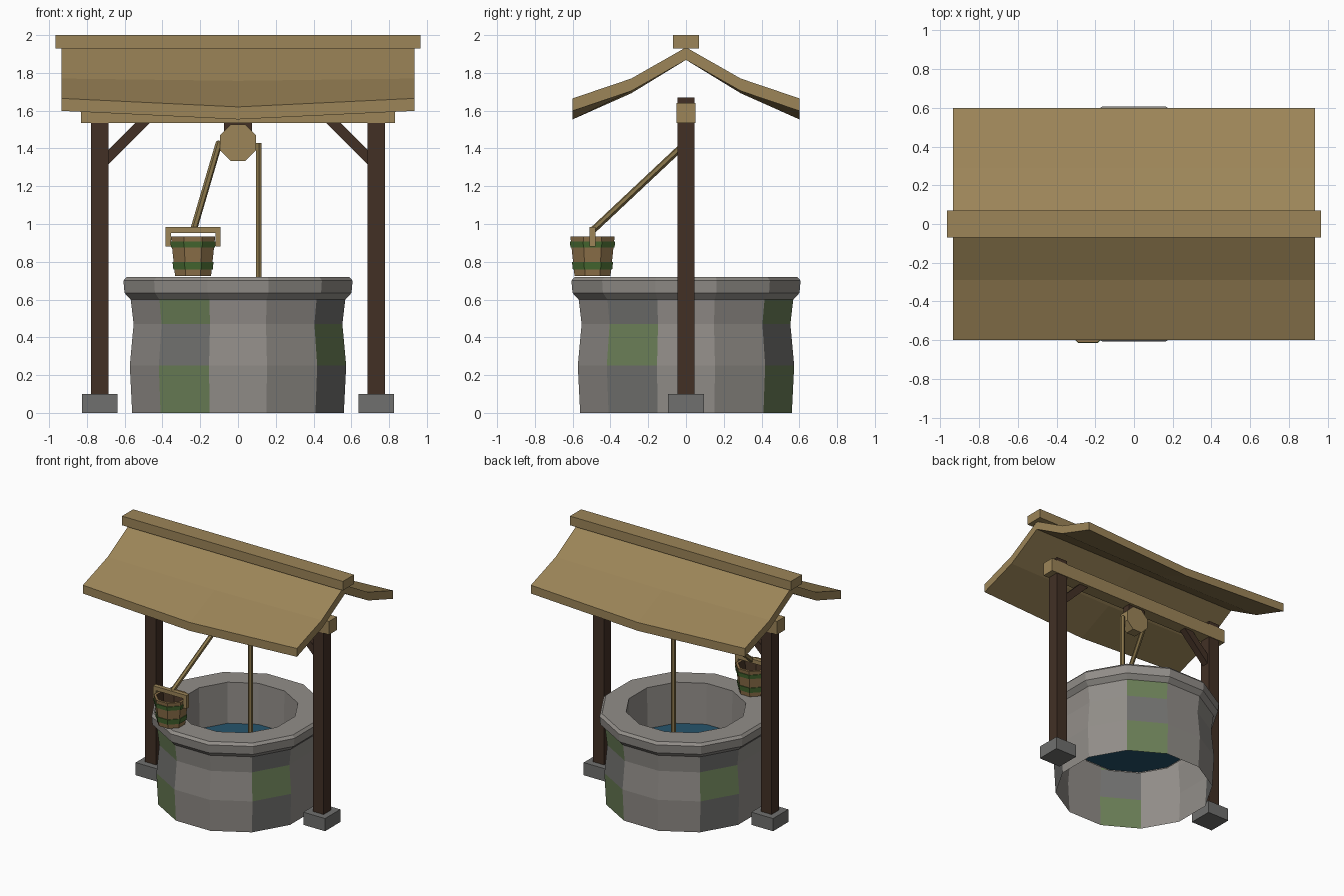
import bpy, bmesh, math
from mathutils import Vector

if "Cube" in bpy.data.objects:
    bpy.data.objects.remove(bpy.data.objects["Cube"])


def mat(name, r, g, b):
    lin = lambda c: ((c / 255 + 0.055) / 1.055) ** 2.4 if c > 10 else c / 255 / 12.92
    m = bpy.data.materials.new(name)
    m.diffuse_color = (lin(r), lin(g), lin(b), 1)
    m.use_nodes = True
    m.node_tree.nodes["Principled BSDF"].inputs["Base Color"].default_value = m.diffuse_color
    return m


STONE = mat("stone", 146, 142, 137)
DARK_STONE = mat("dark stone", 112, 112, 110)
MOSS = mat("mossy stone", 106, 126, 86)
TIMBER = mat("dark timber", 66, 48, 37)
PLANK = mat("tan plank", 156, 133, 88)
ROPE = mat("rope", 140, 120, 76)
BUCKET = mat("bucket wood", 142, 114, 74)
INSIDE = mat("bucket inside", 74, 55, 40)
BAND = mat("green band", 70, 104, 48)
WATER = mat("water", 38, 84, 108)


def loft(name, rings, mats, pick=lambda i, j: 0, caps=(False, False), cap_mats=(0, 0)):
    """Skin closed rings of points; pick(i, j) gives the material of side i, level j."""
    bm = bmesh.new()
    rows = [[bm.verts.new(p) for p in ring] for ring in rings]
    n = len(rows[0])
    for j in range(len(rows) - 1):
        for i in range(n):
            k = (i + 1) % n
            f = bm.faces.new((rows[j][i], rows[j][k], rows[j + 1][k], rows[j + 1][i]))
            f.material_index = pick(i, j)
    if caps[0]:
        bm.faces.new(rows[0][::-1]).material_index = cap_mats[0]
    if caps[1]:
        bm.faces.new(rows[-1]).material_index = cap_mats[1]
    if all(caps):
        bmesh.ops.recalc_face_normals(bm, faces=bm.faces[:])
    me = bpy.data.meshes.new(name)
    bm.to_mesh(me)
    bm.free()
    for m in mats:
        me.materials.append(m)
    ob = bpy.data.objects.new(name, me)
    bpy.context.collection.objects.link(ob)
    return ob


def circle(r, z, n, cx=0, cy=0):
    """Polygon ring with a flat side facing each axis; side i is centred on i * 360/n."""
    return [(cx + r * math.cos((i - 0.5) * math.tau / n),
             cy + r * math.sin((i - 0.5) * math.tau / n), z) for i in range(n)]


def box(name, x, y, z, m):
    rings = [[(x[0], y[0], h), (x[1], y[0], h), (x[1], y[1], h), (x[0], y[1], h)] for h in z]
    return loft(name, rings, [m], caps=(True, True))


def bar(name, a, b, r, n, m):
    """Straight prism of n sides between two points."""
    a, b = Vector(a), Vector(b)
    q = (b - a).to_track_quat('Z', 'Y')
    rings = [[p + q @ Vector(c) for c in circle(r, 0, n)] for p in (a, b)]
    return loft(name, rings, [m], caps=(True, True))


# Well wall: stacked stone courses, with alternating moss and dark blocks in every third column
def stones(i, j):
    if j < 3 and i % 3 == 2:
        return 2 if (i + j) % 2 == 0 else 1
    return 0


wall = [(0.58, 0), (0.593, 0.25), (0.572, 0.47), (0.588, 0.60)]
rim = [(0.588, 0.60), (0.622, 0.635), (0.628, 0.70), (0.61, 0.72), (0.435, 0.72), (0.425, 0.38)]
loft("well_wall", [circle(r, z, 12) for r, z in wall], [STONE, DARK_STONE, MOSS], stones)
loft("well_rim_and_lining", [circle(r, z, 12) for r, z in rim], [STONE])
loft("water", [circle(0.43, z, 12) for z in (0.39, 0.40)], [WATER], caps=(True, True))

# Posts, footings and braces on both sides
for side, s in (("left", -1), ("right", 1)):
    px = 0.732 * s
    box(side + "_footing", (px - 0.095, px + 0.095), (-0.095, 0.095), (0, 0.10), DARK_STONE)
    box(side + "_post", (px - 0.047, px + 0.047), (-0.045, 0.045), (0.03, 1.67), TIMBER)
    bar(side + "_brace", (0.72 * s, 0, 1.32), (0.46 * s, 0, 1.58), 0.039, 4, TIMBER)

# Cross beam and ridge beam
box("cross_beam", (-0.83, 0.83), (-0.05, 0.05), (1.535, 1.64), PLANK)
box("ridge_beam", (-0.965, 0.965), (-0.07, 0.07), (1.928, 2.0), PLANK)

# Roof: bent cross-section that sags at mid length
half = [(0.6, 1.665, 0.045), (0.29, 1.77, 0.012), (0, 1.935, 0)]
profile = half + [(-y, z, s) for y, z, s in half[1::-1]]
sections = []
for x, sag in ((-0.935, 0), (0, 1), (0.935, 0)):
    top = [(x, y, z - s * sag) for y, z, s in profile]
    sections.append(top + [(a, b, c - 0.066) for a, b, c in top[::-1]])
loft("roof", sections, [PLANK], caps=(True, True))

# Pulley with its hanger, and the two runs of rope
bar("pulley_wheel", (0, -0.038, 1.43), (0, 0.038, 1.43), 0.104, 8, PLANK)
box("pulley_hanger", (-0.075, 0.075), (-0.03, 0.03), (1.45, 1.54), TIMBER)
bar("well_rope", (0.11, 0, 0.39), (0.11, 0, 1.43), 0.018, 6, ROPE)
bar("bucket_rope", (-0.10, 0, 1.43), (-0.235, -0.49, 0.97), 0.018, 6, ROPE)

# Bucket resting on the rim, with a hollow inside
BX, BY, Z0, Z1 = -0.238, -0.495, 0.725, 0.935
radius = lambda z: 0.103 + 0.024 * (z - Z0) / (Z1 - Z0)
shell = [(radius(Z0), Z0), (radius(Z1), Z1), (radius(Z1) - 0.02, Z1), (0.088, 0.78)]
loft("bucket", [circle(r, z, 8, BX, BY) for r, z in shell], [BUCKET, INSIDE],
     lambda i, j: int(j == 2), (True, True), (0, 1))
for name, a, b in (("lower_band", 0.76, 0.80), ("upper_band", 0.875, 0.907)):
    ring = [(radius(a) - 0.004, a), (radius(a) + 0.006, a),
            (radius(b) + 0.006, b), (radius(b) - 0.004, b)]
    loft(name, [circle(r, z, 8, BX, BY) for r, z in ring], [BAND])

# Square bucket handle
box("handle_top", (BX - 0.146, BX + 0.146), (BY - 0.017, BY + 0.017), (0.953, 0.985), PLANK)
for side, s in (("left", -1), ("right", 1)):
    xs = sorted((BX + 0.118 * s, BX + 0.146 * s))
    box("handle_" + side, xs, (BY - 0.017, BY + 0.017), (0.88, 0.96), PLANK)
